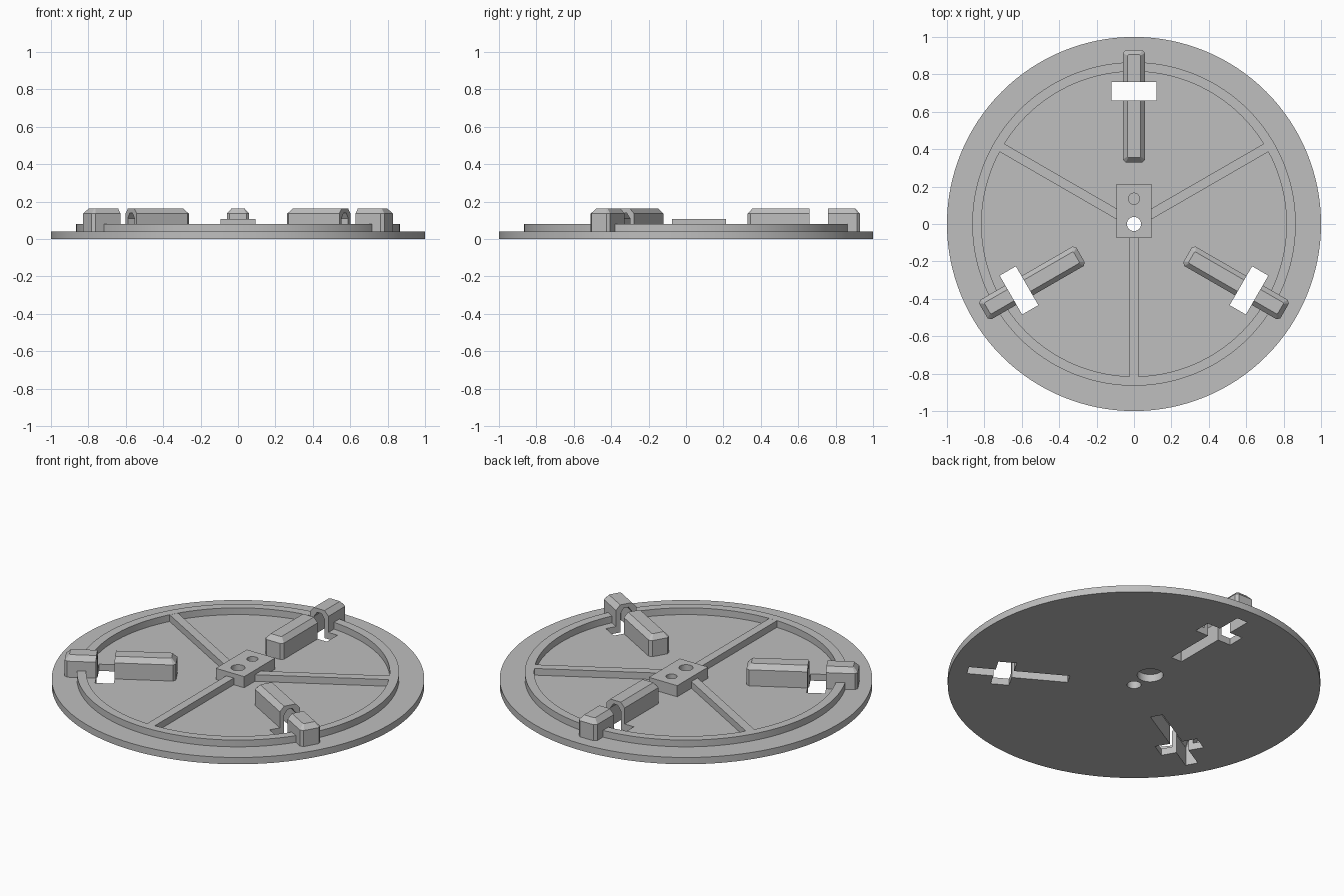
import bpy, bmesh
from math import radians
from mathutils import Matrix

cube = bpy.data.objects.get("Cube")
if cube:
    bpy.data.objects.remove(cube, do_unlink=True)

grey = bpy.data.materials.new("plain grey")
grey.use_nodes = True
grey.diffuse_color = (0.52, 0.52, 0.52, 1)
grey.node_tree.nodes["Principled BSDF"].inputs["Base Color"].default_value = grey.diffuse_color


def finish(name, bm, turn=0):
    bmesh.ops.recalc_face_normals(bm, faces=bm.faces)
    bm.transform(Matrix.Rotation(radians(turn), 4, 'Z'))
    mesh = bpy.data.meshes.new(name)
    bm.to_mesh(mesh)
    bm.free()
    mesh.materials.append(grey)
    ob = bpy.data.objects.new(name, mesh)
    bpy.context.collection.objects.link(ob)
    return ob


def loft(name, sections, turn=0):
    """Stack of rectangles (half width, y0, y1, z, corner cut), closed at both ends."""
    bm = bmesh.new()
    rings = []
    for w, y0, y1, z, c in sections:
        outline = [(w, y0 + c), (w, y1 - c), (w - c, y1), (c - w, y1),
                   (-w, y1 - c), (-w, y0 + c), (c - w, y0), (w - c, y0)]
        rings.append([bm.verts.new((x, y, z)) for x, y in outline])
    for a, b in zip(rings, rings[1:]):
        for i in range(8):
            j = (i + 1) % 8
            bm.faces.new((a[i], a[j], b[j], b[i]))
    bm.faces.new(rings[0])
    bm.faces.new(rings[-1])
    bmesh.ops.remove_doubles(bm, verts=bm.verts, dist=1e-5)
    return finish(name, bm, turn)


def box(name, w, y0, y1, z0, z1, turn=0):
    bm = bmesh.new()
    bmesh.ops.create_cube(bm, size=1)
    bm.transform(Matrix.Translation((0, (y0 + y1) / 2, (z0 + z1) / 2))
                 @ Matrix.Diagonal((2 * w, y1 - y0, z1 - z0, 1)))
    return finish(name, bm, turn)


def cylinder(name, r, z0, z1, y=0, sides=32):
    bm = bmesh.new()
    bmesh.ops.create_cone(bm, cap_ends=True, segments=sides, radius1=r, radius2=r,
                          depth=z1 - z0, matrix=Matrix.Translation((0, y, (z0 + z1) / 2)))
    return finish(name, bm)


def cut(ob, cutters):
    bpy.context.view_layer.objects.active = ob
    for c in cutters:
        mod = ob.modifiers.new("cut", 'BOOLEAN')
        mod.operation = 'DIFFERENCE'
        mod.solver = 'EXACT'
        mod.object = c
        bpy.ops.object.modifier_apply(modifier=mod.name)


# Base plate, raised rim and centre block
plate = cylinder("base_plate", 1, 0, 0.04, sides=128)
rim = cylinder("raised_rim", 0.865, 0.035, 0.08, sides=128)
block = box("centre_block", 0.093, -0.075, 0.215, 0.03, 0.106)
parts = [plate, rim, block]

rim_hole = cylinder("rim_cutter", 0.815, 0, 0.2, sides=128)
axle_hole = cylinder("axle_cutter", 0.038, -0.1, 0.2)
peg_hole = cylinder("peg_cutter", 0.03, 0.06, 0.2, y=0.135)
pocket = cylinder("pocket_cutter", 0.07, -0.1, 0.045, y=0.135)
cutters = [rim_hole, axle_hole, peg_hole, pocket]
cut(rim, [rim_hole])
cut(plate, [axle_hole, pocket])
cut(block, [axle_hole, peg_hole, pocket])

# Three hollow grips, each split by a cross slot, with a spoke opposite
for side, turn in (("back", 0), ("right", 120), ("left", 240)):
    grip = loft(side + "_grip", [(0.06, 0.33, 0.93, 0.03, 0.015),
                                 (0.06, 0.33, 0.93, 0.135, 0.015),
                                 (0.035, 0.355, 0.905, 0.163, 0.005)], turn)
    hollow = loft(side + "_hollow_cutter", [(0.035, 0.355, 0.905, -0.05, 0.002),
                                            (0.035, 0.355, 0.905, 0.11, 0.002),
                                            (0.014, 0.375, 0.885, 0.14, 0.002)], turn)
    slot = box(side + "_slot_cutter", 0.12, 0.66, 0.76, -0.1, 0.3, turn)
    cut(grip, [hollow, slot])
    cut(plate, [hollow, slot])
    cut(rim, [hollow])
    spoke = box(side + "_opposite_spoke", 0.025, 0.06, 0.83, 0.035, 0.0795, turn + 180)
    parts += [grip, spoke]
    cutters += [hollow, slot]

for c in cutters:
    bpy.data.objects.remove(c, do_unlink=True)

# Smooth the round walls, keep hard edges
for ob in parts:
    bpy.ops.object.select_all(action='DESELECT')
    ob.select_set(True)
    bpy.context.view_layer.objects.active = ob
    bpy.ops.object.shade_smooth_by_angle(angle=radians(20))
